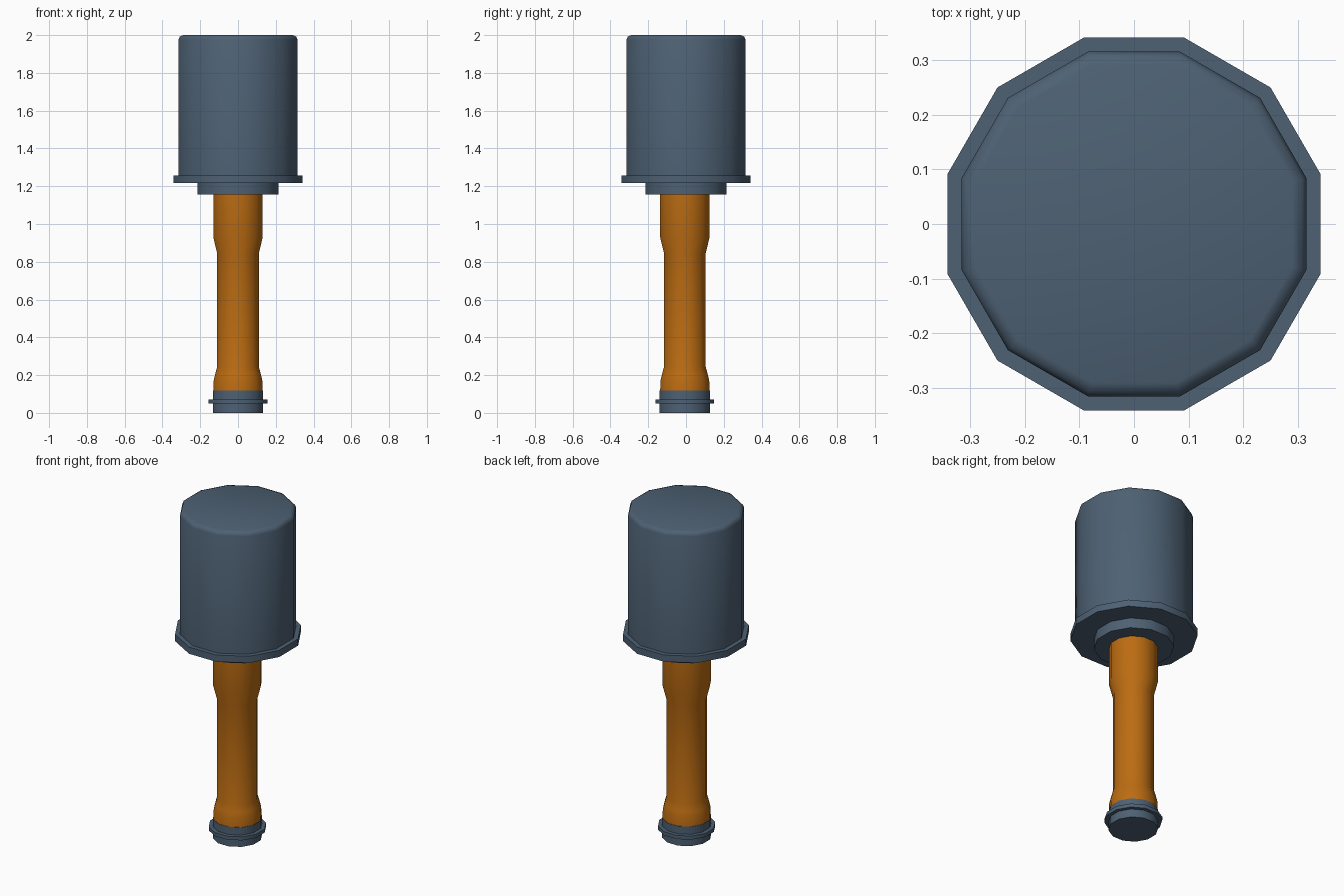
import bpy, bmesh, math

if "Cube" in bpy.data.objects:
    bpy.data.objects.remove(bpy.data.objects["Cube"])

SIDES = 12


def material(name, rgb):
    m = bpy.data.materials.new(name)
    m.diffuse_color = (*rgb, 1)
    m.use_nodes = True
    m.node_tree.nodes["Principled BSDF"].inputs["Base Color"].default_value = m.diffuse_color
    return m


steel = material("blue grey steel", (0.075, 0.119, 0.172))
wood = material("orange wood", (0.50, 0.15, 0.006))


def lathe(name, profile, mat, y=0.0):
    """Twelve-sided turned part; profile is (half width across flats, z) going upward."""
    bm = bmesh.new()
    rings = []
    for half, z in profile:
        r = half / math.cos(math.pi / SIDES)
        angles = [2 * math.pi * (i + 0.5) / SIDES for i in range(SIDES)]
        rings.append([bm.verts.new((r * math.cos(a), r * math.sin(a) + y, z)) for a in angles])
    for lo, hi in zip(rings, rings[1:]):
        for i in range(SIDES):
            j = (i + 1) % SIDES
            bm.faces.new((lo[i], lo[j], hi[j], hi[i]))
    bm.faces.new(rings[0][::-1])
    bm.faces.new(rings[-1])
    me = bpy.data.meshes.new(name)
    bm.to_mesh(me)
    bm.free()
    me.materials.append(mat)
    ob = bpy.data.objects.new(name, me)
    bpy.context.collection.objects.link(ob)
    bpy.ops.object.select_all(action='DESELECT')
    ob.select_set(True)
    bpy.context.view_layer.objects.active = ob
    bpy.ops.object.shade_smooth_by_angle(angle=math.radians(50))
    return ob


# Head: canister with rounded top edge, flange and collar beneath
lathe("head_canister", [(0.315, 1.255), (0.315, 1.975), (0.308, 1.993), (0.29, 2.0)], steel)
lathe("head_flange", [(0.341, 1.217), (0.341, 1.258)], steel)
lathe("head_collar", [(0.215, 1.155), (0.215, 1.22)], steel)

# Wooden handle, waisted between its two ends
lathe("handle", [(0.131, 0.11), (0.129, 0.17), (0.121, 0.205), (0.110, 0.245),
                 (0.110, 0.845), (0.131, 0.93), (0.131, 1.17)], wood, -0.006)

# Screw cap with a raised ring
lathe("end_cap", [(0.133, 0.0), (0.133, 0.118)], steel, -0.006)
lathe("end_cap_ring", [(0.155, 0.05), (0.155, 0.072)], steel, -0.006)
